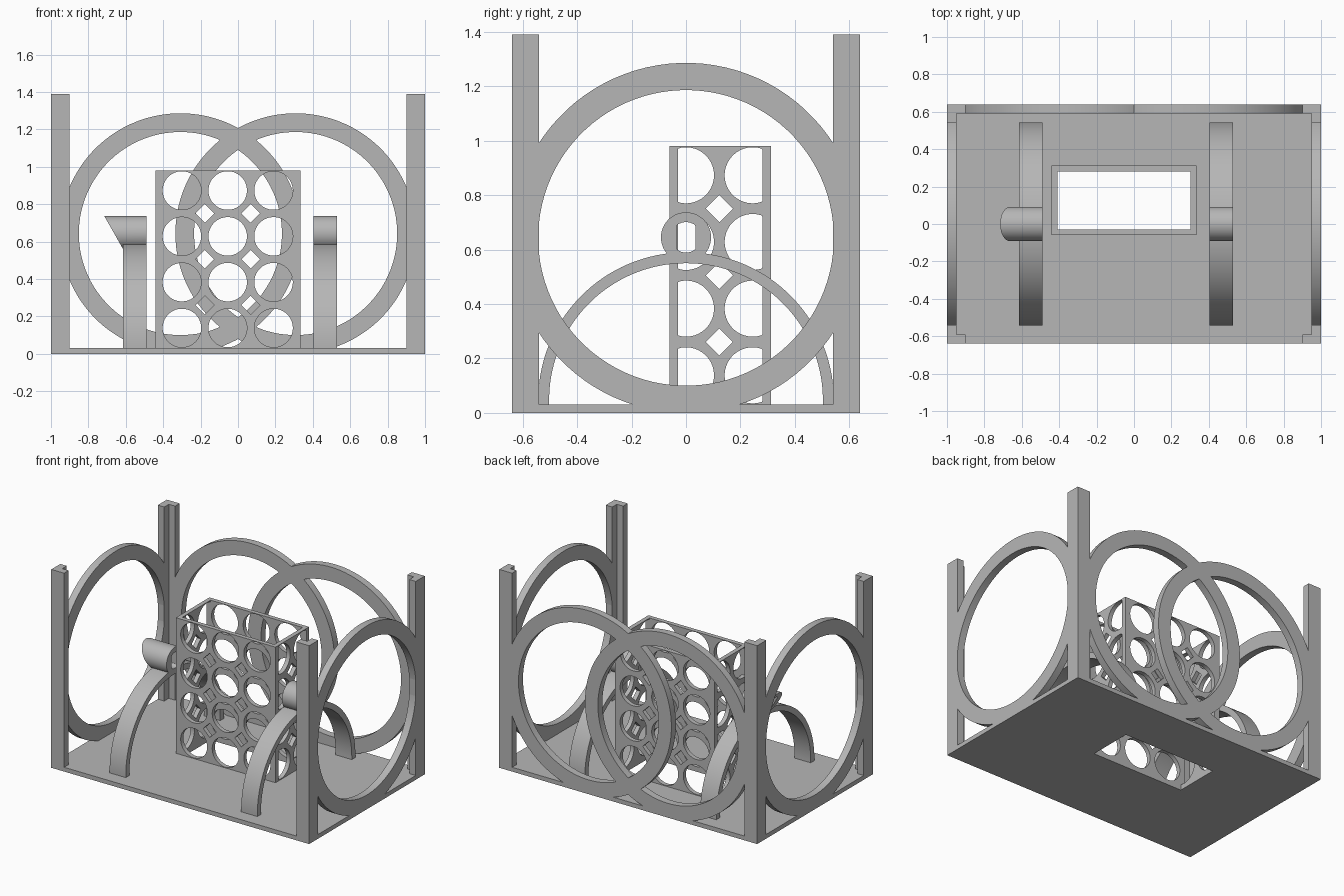
import bpy, bmesh
from math import sin, cos, pi, radians, sqrt, asin
from mathutils import Matrix

old = bpy.data.objects.get("Cube")
if old:
    bpy.data.objects.remove(old)

GREY = (0.47, 0.47, 0.47, 1)
mat = bpy.data.materials.new("plain grey")
mat.use_nodes = True
mat.diffuse_color = GREY
mat.node_tree.nodes["Principled BSDF"].inputs["Base Color"].default_value = GREY

# Columns of each matrix say where the profile's u, v and depth axes go
PLANES = {
    "x": Matrix(((0, 0, 1, 0), (1, 0, 0, 0), (0, 1, 0, 0), (0, 0, 0, 1))),
    "y": Matrix(((1, 0, 0, 0), (0, 0, -1, 0), (0, 1, 0, 0), (0, 0, 0, 1))),
    "z": Matrix.Identity(4),
}


def rect(u0, u1, v0, v1):
    return [(u0, v0), (u1, v0), (u1, v1), (u0, v1)]


def circle(u, v, r, n=96, lo=-9, hi=9):
    """Circle whose sides are flattened at lo and hi."""
    pts = []
    for i in range(n):
        a = 2 * pi * (i + 0.5) / n
        pts.append((min(hi, max(lo, u + r * cos(a))), v + r * sin(a)))
    return pts


def diamond(u, v, r):
    return [(u - r, v), (u, v - r), (u + r, v), (u, v + r)]


def plate(name, loops, plane, start, end):
    """Extrude a filled profile with holes between two depths along an axis."""
    curve = bpy.data.curves.new(name, "CURVE")
    curve.dimensions = "2D"
    curve.fill_mode = "BOTH"
    curve.extrude = abs(end - start) / 2
    for loop in loops:
        spline = curve.splines.new("POLY")
        spline.points.add(len(loop) - 1)
        for p, (u, v) in zip(spline.points, loop):
            p.co = (u, v, 0, 1)
        spline.use_cyclic_u = True
    temp = bpy.data.objects.new(name + "_profile", curve)
    bpy.context.collection.objects.link(temp)
    dg = bpy.context.evaluated_depsgraph_get()
    mesh = bpy.data.meshes.new_from_object(temp.evaluated_get(dg))
    bpy.data.objects.remove(temp)
    mesh.name = name
    mesh.transform(PLANES[plane])
    shift = [0, 0, 0]
    shift["xyz".index(plane)] = (start + end) / 2
    mesh.transform(Matrix.Translation(shift))
    bm = bmesh.new()
    bm.from_mesh(mesh)
    bmesh.ops.remove_doubles(bm, verts=bm.verts, dist=0.0001)
    bmesh.ops.recalc_face_normals(bm, faces=bm.faces)
    bm.to_mesh(mesh)
    bm.free()
    mesh.materials.clear()
    mesh.materials.append(mat)
    obj = bpy.data.objects.new(name, mesh)
    bpy.context.collection.objects.link(obj)
    bpy.ops.object.select_all(action="DESELECT")
    obj.select_set(True)
    bpy.context.view_layer.objects.active = obj
    bpy.ops.object.shade_smooth_by_angle(angle=radians(30))
    return obj


W, D, H = 1.0, 0.64, 1.39      # half width, half depth, post height
T = 0.05                       # frame thickness
FLOOR = 0.03

# Floor with the opening under the cage
X0, X1, Y0, Y1 = -0.44, 0.333, -0.06, 0.312
WALL = 0.03
opening = rect(X0 + WALL, X1 - WALL, Y0 + WALL, Y1 - WALL)
plate("floor", [rect(-W, W, -D, D), opening], "z", 0, FLOOR)

# L-shaped corner posts
for sx, side in ((1, "left"), (-1, "right")):
    for sy, end in ((1, "back"), (-1, "front")):
        ell = [(W, D), (W - 0.1, D), (W - 0.1, D - T), (W - T, D - T),
               (W - T, D - 0.1), (W, D - 0.1)]
        plate(f"{end}_{side}_post", [[(sx * x, sy * y) for x, y in ell]], "z", 0, H)

# Large rings: one on each side, two crossing at the back
RZ, RO, RI = 0.643, 0.643, 0.543
for sx, side in ((1, "left"), (-1, "right")):
    plate(f"{side}_side_ring", [circle(0, RZ, RO, lo=-D, hi=D), circle(0, RZ, RI)],
          "x", sx * (W - T), sx * W)
    plate(f"back_{side}_ring", [circle(sx * 0.308, RZ, RO), circle(sx * 0.308, RZ, RI)],
          "y", D - T, D)

# Perforated cage: four pierced walls
ROWS = [0.138 + 0.245 * i for i in range(4)]
HOLE, GAP, TOP = 0.103, 0.05, 0.98


def pierced(outline, columns, lo=-9, hi=9):
    loops = [outline]
    for v in ROWS:
        loops += [circle(u, v, HOLE, 48, lo, hi) for u in columns]
    for v in ROWS[:-1]:
        loops += [diamond(u + 0.1225, v + 0.1225, GAP) for u in columns[:-1]]
    return loops


front = pierced(rect(X0, X1, 0, TOP), [-0.3, -0.055, 0.19])
plate("cage_front", front, "y", Y0, Y0 + WALL)
plate("cage_back", front, "y", Y1 - WALL, Y1)
lo, hi = Y0 + WALL, Y1 - WALL
# End walls run the full depth so their holes stop at the inner corners
end_wall = pierced(rect(Y0, Y1, 0, TOP), [0.0, 0.245], lo + 0.0005, hi - 0.0005)
plate("cage_right", end_wall, "x", X0, X0 + WALL)
plate("cage_left", end_wall, "x", X1 - WALL, X1)


# Arched supports carrying the bearings
def arc(r, cz, n=64):
    a0 = asin((FLOOR - 0.005 - cz) / r)
    return [(r * cos(a), cz + r * sin(a))
            for a in (a0 + (pi - 2 * a0) * i / n for i in range(n + 1))]


arch = arc(0.543, 0.047) + arc(0.503, 0.047)[::-1]
BZ = 0.645
bearing = [circle(0, BZ, 0.092, 64), circle(0, BZ, 0.056, 48, -0.034, 0.034)]
plate("left_arch", [arch], "x", 0.405, 0.53)
plate("right_arch", [arch], "x", -0.615, -0.49)
plate("left_bearing", bearing, "x", 0.405, 0.53)

# Right bearing has its outer end cut on a slant
slanted = plate("right_bearing", bearing, "x", -0.70, -0.49)
for v in slanted.data.vertices:
    if v.co.x < -0.6:
        v.co.x = -0.663 - 0.57 * (v.co.z - BZ)
